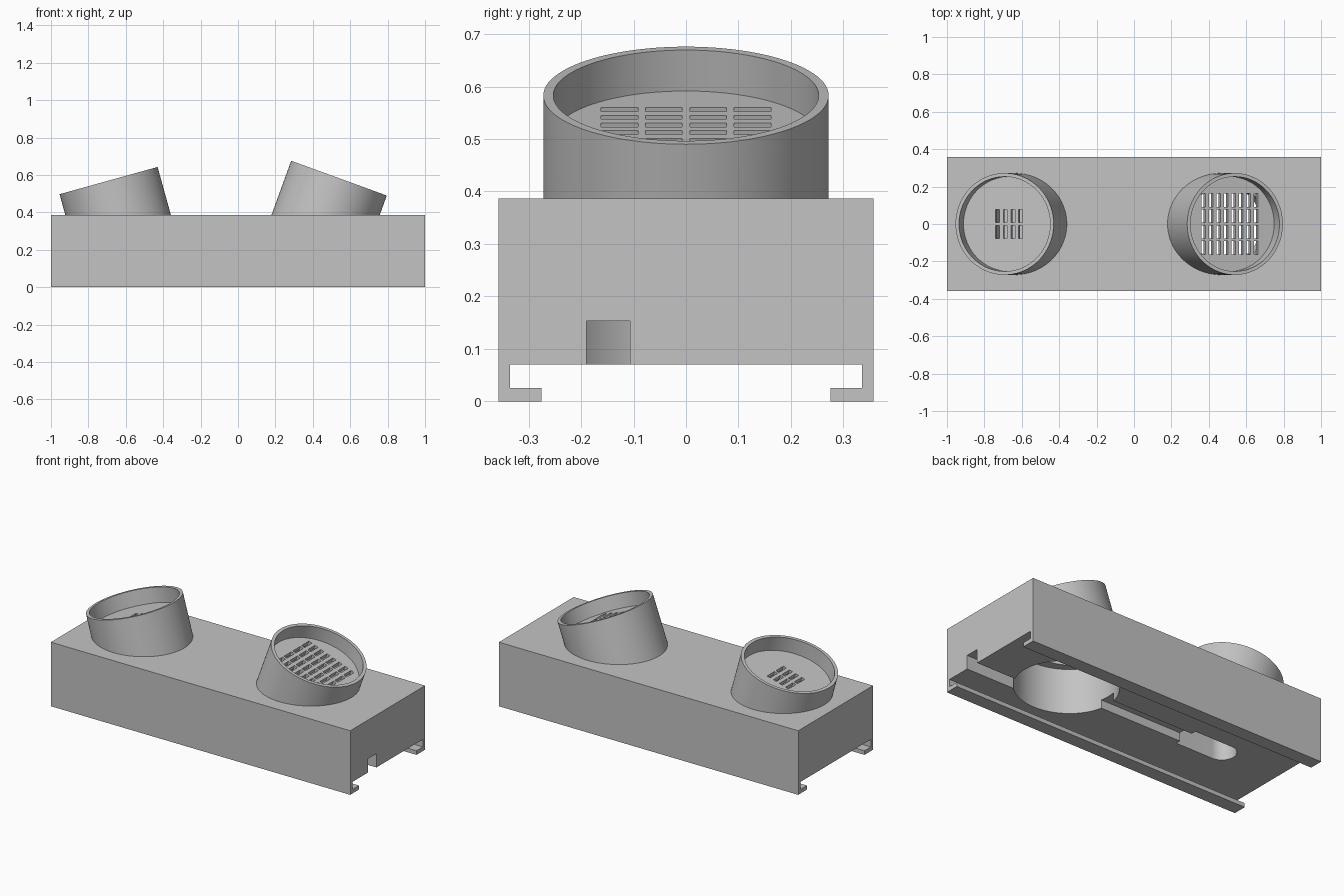
import bpy, bmesh, math
from mathutils import Matrix, Vector

if "Cube" in bpy.data.objects:
    bpy.data.objects.remove(bpy.data.objects["Cube"])

grey = bpy.data.materials.new("matte_grey")
grey.use_nodes = True
colour = (0.55, 0.55, 0.55, 1)
grey.diffuse_color = colour
grey.node_tree.nodes["Principled BSDF"].inputs["Base Color"].default_value = colour


def make_object(name, bm, matrix=None):
    if matrix is not None:
        bm.transform(matrix)
    bmesh.ops.recalc_face_normals(bm, faces=bm.faces)
    mesh = bpy.data.meshes.new(name)
    bm.to_mesh(mesh)
    bm.free()
    mesh.materials.append(grey)
    obj = bpy.data.objects.new(name, mesh)
    bpy.context.collection.objects.link(obj)
    return obj


def prism(name, outline, direction):
    """Extrude a closed outline of 3D points along a direction."""
    bm = bmesh.new()
    face = bm.faces.new([bm.verts.new(p) for p in outline])
    result = bmesh.ops.extrude_face_region(bm, geom=[face])
    moved = [v for v in result["geom"] if isinstance(v, bmesh.types.BMVert)]
    bmesh.ops.translate(bm, verts=moved, vec=Vector(direction))
    return make_object(name, bm)


def add_box(bm, x0, x1, y0, y1, z0, z1):
    size = Matrix.Diagonal((x1 - x0, y1 - y0, z1 - z0, 1))
    place = Matrix.Translation(((x0 + x1) / 2, (y0 + y1) / 2, (z0 + z1) / 2))
    bmesh.ops.create_cube(bm, size=1, matrix=place @ size)


def box(name, *bounds, matrix=None):
    bm = bmesh.new()
    add_box(bm, *bounds)
    return make_object(name, bm, matrix)


def cylinder(name, rx, ry, z0, z1, matrix):
    bm = bmesh.new()
    bmesh.ops.create_cone(bm, cap_ends=True, segments=96, radius1=1, radius2=1, depth=1,
                          matrix=Matrix.Translation((0, 0, (z0 + z1) / 2))
                          @ Matrix.Diagonal((rx, ry, z1 - z0, 1)))
    return make_object(name, bm, matrix)


def grille(name, columns, rows, top, bottom, matrix):
    """Grid of slots in the tilted frame of a cup."""
    bm = bmesh.new()
    for i in range(columns):
        for j in range(rows):
            u = (i - (columns - 1) / 2) * 0.0427
            v = (j - (rows - 1) / 2) * 0.0845
            add_box(bm, u - 0.0105, u + 0.0105, v - 0.035, v + 0.035, bottom, top)
    return make_object(name, bm, matrix)


# Housing: block with a lipped rail channel along its underside
half = [(0.357, 0.387), (0.357, 0), (0.275, 0), (0.275, 0.025), (0.335, 0.025), (0.335, 0.07)]
section = half + [(-y, z) for y, z in reversed(half)]
housing = prism("housing", [(-1, y, z) for y, z in section], (2, 0, 0))

# Frames at the rim centres of the two tilted cups
right_cup = Matrix.Translation((0.54, 0, 0.583)) @ Matrix.Rotation(math.radians(20), 4, "Y")
left_cup = Matrix.Translation((-0.692, 0, 0.57)) @ Matrix.Rotation(math.radians(-15.5), 4, "Y")

steps = [
    (cylinder("large_grille_cup", 0.272, 0.272, -0.33, 0, right_cup), "UNION"),
    (cylinder("small_grille_cup", 0.272, 0.272, -0.33, 0, left_cup), "UNION"),
]

# Recesses inside the cups
cutters = [
    cylinder("large_cup_recess", 0.253, 0.253, -0.083, 0.2, right_cup),
    cylinder("small_cup_recess", 0.253, 0.253, -0.09, 0.2, left_cup),
]

# Hollows below the cup floors
cutters += [
    cylinder("large_cup_hollow", 0.215, 0.215, -0.36, -0.108, right_cup),
    cylinder("large_bottom_opening", 0.29, 0.272, 0.03, 0.34, Matrix.Translation((0.47, 0, 0))),
    box("small_cup_hollow", -0.085, 0.085, -0.085, 0.085, -0.27, -0.115, matrix=left_cup),
]

# Round-ended slot, cable channel and end notch on the underside
arc = [math.radians(90 + 180 * i / 24) for i in range(25)]
slot = [(-0.61 + 0.08 * math.cos(a), 0.08 * math.sin(a), 0.03) for a in arc]
slot += [(-0.36, -0.08, 0.03), (-0.36, 0.08, 0.03)]
cutters += [
    prism("bottom_slot", slot, (0, 0, 0.17)),
    box("cable_channel", -0.4, 0.3, -0.05, 0.05, 0.04, 0.12),
    box("end_notch", 0.55, 1.1, -0.19, -0.107, 0.05, 0.153),
]

# Grille slots through the cup floors
cutters += [
    grille("large_grille_slots", 8, 4, -0.06, -0.112, right_cup),
    grille("small_grille_slots", 4, 2, -0.06, -0.119, left_cup),
]
steps += [(cutter, "DIFFERENCE") for cutter in cutters]

# Combine everything into one clean shell
bpy.context.view_layer.objects.active = housing
for part, operation in steps:
    part.hide_render = True
    modifier = housing.modifiers.new(part.name, "BOOLEAN")
    modifier.operation = operation
    modifier.solver = "EXACT"
    modifier.object = part
    bpy.ops.object.modifier_apply(modifier=modifier.name)
    bpy.data.objects.remove(part)

# Smooth round walls, crisp edges
bpy.ops.object.select_all(action="DESELECT")
housing.select_set(True)
bpy.ops.object.shade_smooth_by_angle(angle=math.radians(30))
